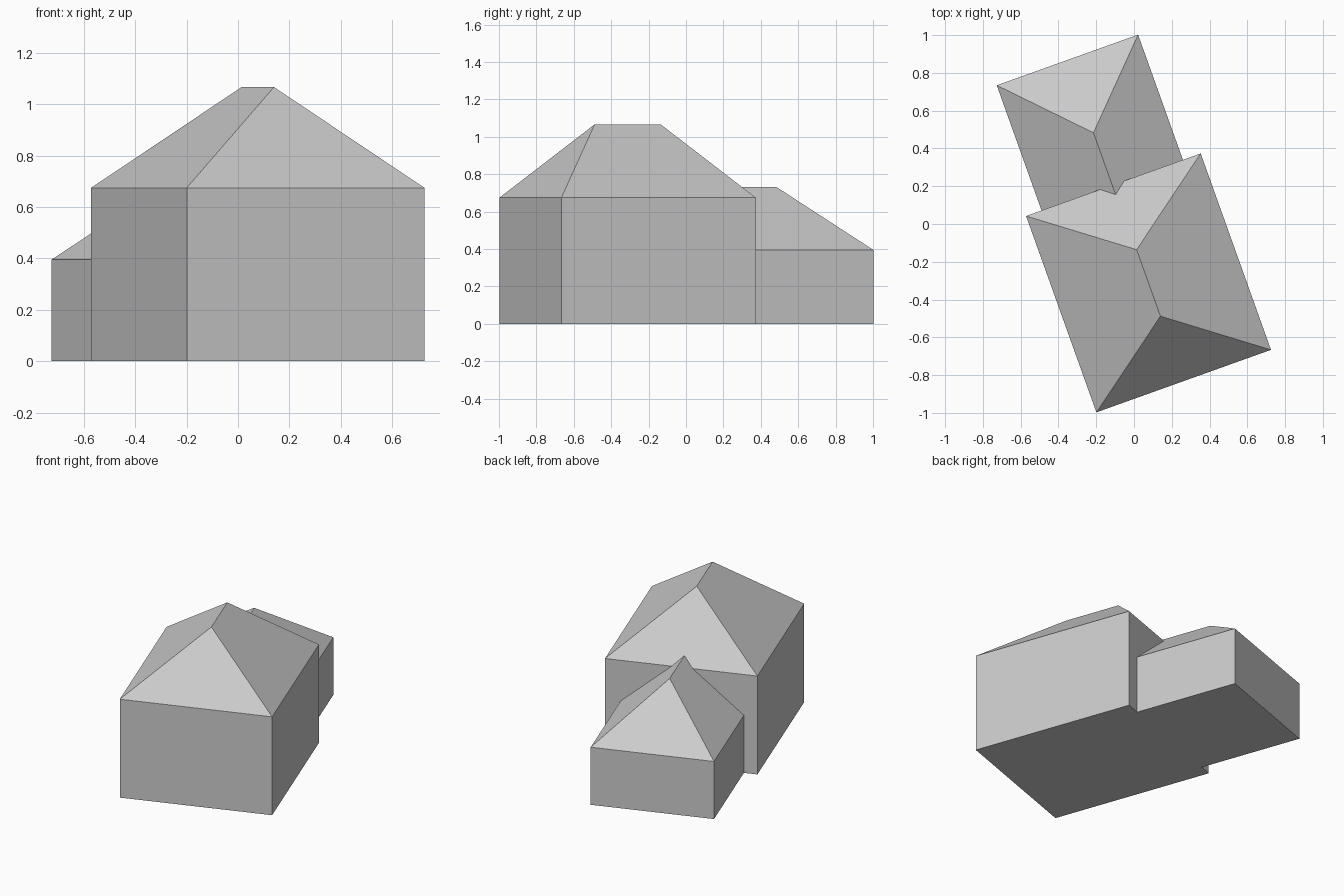
import bpy
import bmesh
from math import radians
from mathutils import Matrix

cube = bpy.data.objects.get("Cube")
if cube:
    bpy.data.objects.remove(cube, do_unlink=True)

grey = bpy.data.materials.new("plain grey")
grey.use_nodes = True
grey.diffuse_color = (0.6, 0.6, 0.6, 1)
grey.node_tree.nodes["Principled BSDF"].inputs["Base Color"].default_value = (0.6, 0.6, 0.6, 1)

# Both blocks share one turned plot, centred on the main house
PLOT = Matrix.Translation((0.077, -0.312, 0)) @ Matrix.Rotation(radians(19.7), 4, "Z")


def hipped_house(name, x0, x1, y0, y1, eaves, ridge, ridge_y0, ridge_y1):
    """Box walls under a roof whose ridge runs along y."""
    bm = bmesh.new()
    corners = [(x0, y0), (x1, y0), (x1, y1), (x0, y1)]
    base = [bm.verts.new((x, y, 0)) for x, y in corners]
    top = [bm.verts.new((x, y, eaves)) for x, y in corners]
    mid = (x0 + x1) / 2
    front, back = [bm.verts.new((mid, y, ridge)) for y in (ridge_y0, ridge_y1)]

    # Floor and walls
    bm.faces.new(base[::-1])
    for i in range(4):
        j = (i + 1) % 4
        bm.faces.new((base[i], base[j], top[j], top[i]))

    # End triangles and side slopes
    bm.faces.new((top[0], top[1], front))
    bm.faces.new((top[2], top[3], back))
    bm.faces.new((top[1], top[2], back, front))
    bm.faces.new((top[3], top[0], front, back))
    bmesh.ops.recalc_face_normals(bm, faces=bm.faces)
    bm.transform(PLOT)

    mesh = bpy.data.meshes.new(name)
    bm.to_mesh(mesh)
    bm.free()
    mesh.materials.append(grey)
    obj = bpy.data.objects.new(name, mesh)
    bpy.context.collection.objects.link(obj)


# Main house with a hip at both ends
hipped_house("main_house", -0.491, 0.491, -0.552, 0.552, 0.675, 1.067, -0.187, 0.187)
# Lower rear wing, its front end buried in the main house
hipped_house("rear_wing", -0.404, 0.391, 0.44, 1.256, 0.395, 0.732, 0.44, 0.847)
